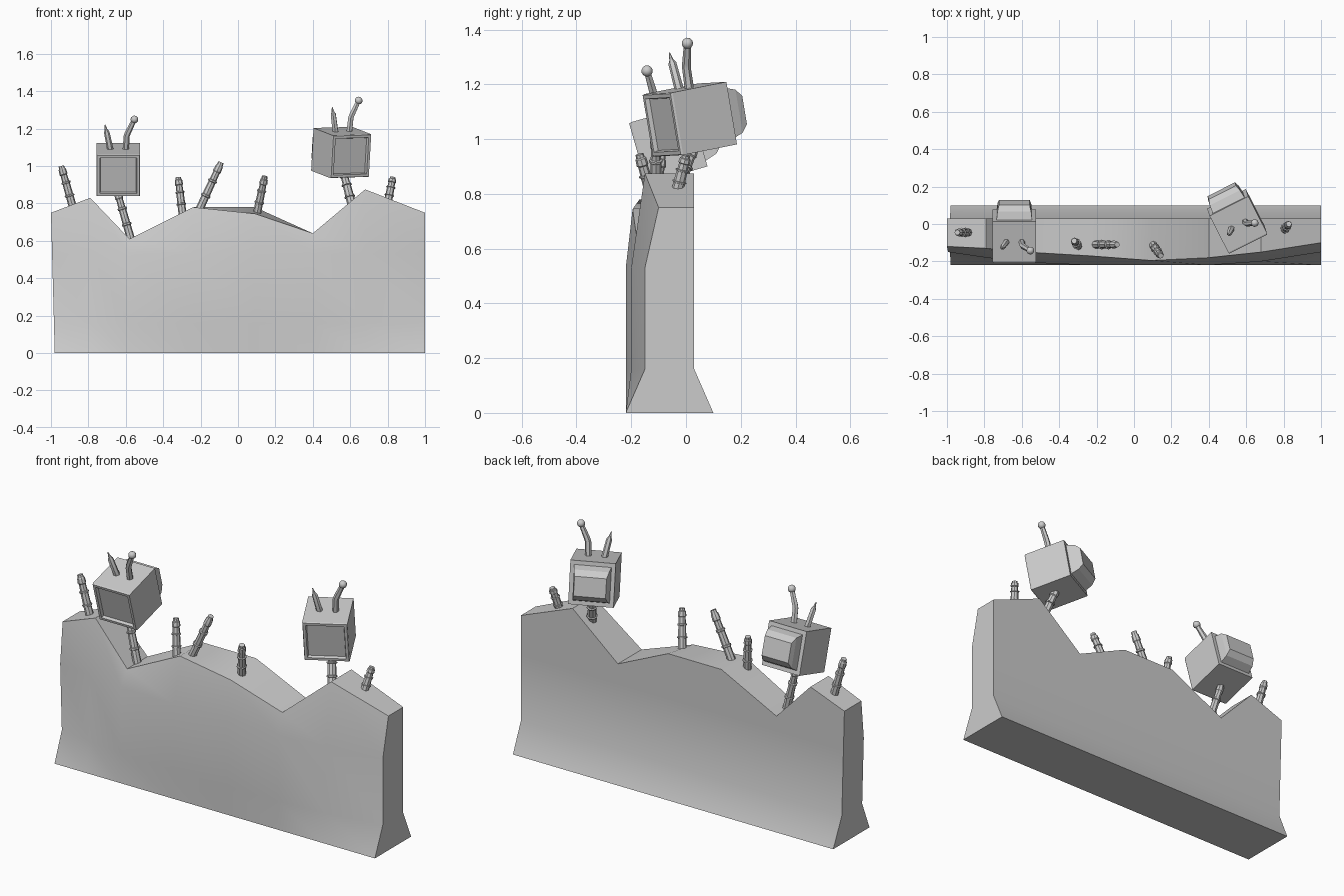
import bpy, bmesh, math
from mathutils import Vector, Matrix

if "Cube" in bpy.data.objects:
    bpy.data.objects.remove(bpy.data.objects["Cube"])


def finish(bm, name, smooth=None):
    bmesh.ops.recalc_face_normals(bm, faces=bm.faces[:])
    me = bpy.data.meshes.new(name)
    bm.to_mesh(me)
    bm.free()
    ob = bpy.data.objects.new(name, me)
    bpy.context.collection.objects.link(ob)
    if smooth:
        bpy.ops.object.select_all(action='DESELECT')
        ob.select_set(True)
        bpy.context.view_layer.objects.active = ob
        bpy.ops.object.shade_smooth_by_angle(angle=math.radians(smooth))
    return ob


def loft(bm, rings):
    """Skin closed rings of points and cap both ends."""
    vs = [[bm.verts.new(p) for p in r] for r in rings]
    n = len(vs[0])
    for a, b in zip(vs, vs[1:]):
        for i in range(n):
            j = (i + 1) % n
            bm.faces.new((a[i], a[j], b[j], b[i]))
    bm.faces.new(vs[0][::-1])
    bm.faces.new(vs[-1])


def tube(bm, path, sides=6):
    """Path entries are (point, radius)."""
    pts = [Vector(p) for p, r in path]
    rings = []
    for i, (p, r) in enumerate(path):
        d = pts[min(i + 1, len(pts) - 1)] - pts[max(i - 1, 0)]
        q = Vector((0, 0, 1)).rotation_difference(d.normalized())
        rings.append([pts[i] + q @ Vector((r * math.cos(k * math.tau / sides),
                      r * math.sin(k * math.tau / sides), 0)) for k in range(sides)])
    loft(bm, rings)


# Broken wall: x, top height, front y at the top edge, front y of the body
columns = [(-1, .75, -.12, -.15), (-.79, .83, -.13, -.18), (-.58, .61, -.15, -.205),
           (-.24, .78, -.17, -.22), (.09, .745, -.195, -.22), (.40, .64, -.18, -.22),
           (.68, .875, -.15, -.20), (1, .75, -.10, -.15)]
bm = bmesh.new()
rings = []
for x, top, yt, ym in columns:
    back_top = .78 if x == .09 else top
    left = .02 if x == -1 else 0
    rings.append([(x + left, .10, 0), (x + left * .8, .03, .16), (x + left * .3, .03, .53),
                  (x, .03, back_top), (x, yt, top), (x + left * .3, ym, .53),
                  (x + left * .8, ym, .16), (x + left, -.22, 0)])
loft(bm, rings)
finish(bm, "broken_wall", 35)


# Ringed stalks: poles under the boxes and stubs on the wall top
def stalk(name, a, b, size=1.0):
    a, b = Vector(a), Vector(b)
    prof = [(0, .022), (.29, .021), (.30, .026), (.33, .026), (.34, .021),
            (.59, .020), (.60, .025), (.63, .025), (.64, .019), (.79, .018),
            (.81, .022), (.92, .020), (.94, .016), (1, .015)]
    q = Vector((0, 0, 1)).rotation_difference((b - a).normalized())
    bm = bmesh.new()
    loft(bm, [[a.lerp(b, t) + q @ Vector((r * size * math.cos(k * math.tau / 8),
              r * size * math.sin(k * math.tau / 8), 0)) for k in range(8)] for t, r in prof])
    finish(bm, name, 30)


stalk("pole_left", (-.57, -.07, .60), (-.65, -.05, .88))
stalk("pole_right", (.615, -.05, .77), (.56, .03, .98), 1.1)
stubs = [((-.88, -.045, .77), (-.945, -.045, 1.0)), ((-.295, -.12, .73), (-.32, -.09, .94)),
         ((-.21, -.11, .76), (-.09, -.11, 1.02)), ((.10, -.11, .74), (.143, -.17, .945)),
         ((.80, -.035, .80), (.828, 0, .94))]
for i, (a, b) in enumerate(stubs):
    stalk("stub_%d" % (i + 1), a, b)


# Screen box: casing, sunken screen, stepped rear housing, two antennas
def screen_box(side, loc, yaw, pitch, roll):
    mat = (Matrix.Translation(loc) @ Matrix.Rotation(math.radians(yaw), 4, 'Z')
           @ Matrix.Rotation(math.radians(pitch), 4, 'X')
           @ Matrix.Rotation(math.radians(roll), 4, 'Y'))

    def place(ob):
        ob.matrix_world = mat

    def rect(w, y, z=None):
        z = z or w
        return [(-w, y, -z), (w, y, -z), (w, y, z), (-w, y, z)]

    h = .116
    bm = bmesh.new()
    loft(bm, [rect(.095, -.100), rect(.099, -h), rect(.113, -h), rect(h, -.108), rect(h, h)])
    place(finish(bm, "casing_" + side))
    bm = bmesh.new()
    loft(bm, [rect(.096, .11), rect(.09, .160, .08), rect(.082, .187, .052)])
    place(finish(bm, "rear_housing_" + side))
    bm = bmesh.new()
    tube(bm, [((.04, 0, .11), .017), ((.045, 0, .188), .016),
              ((.051, 0, .205), .016), ((.084, 0, .275), .013)])
    bmesh.ops.create_icosphere(bm, subdivisions=2, radius=.021,
                               matrix=Matrix.Translation((.086, 0, .28)))
    place(finish(bm, "ball_antenna_" + side, 35))
    bm = bmesh.new()
    tube(bm, [((-.042, 0, .11), .017), ((-.062, 0, .21), .015),
              ((-.065, 0, .222), .008), ((-.071, 0, .25), .002)])
    place(finish(bm, "broken_antenna_" + side, 30))


screen_box("left", (-.64, -.065, .98), 0, 16, 0)
screen_box("right", (.553, .013, 1.072), 27, 10, -1.5)
